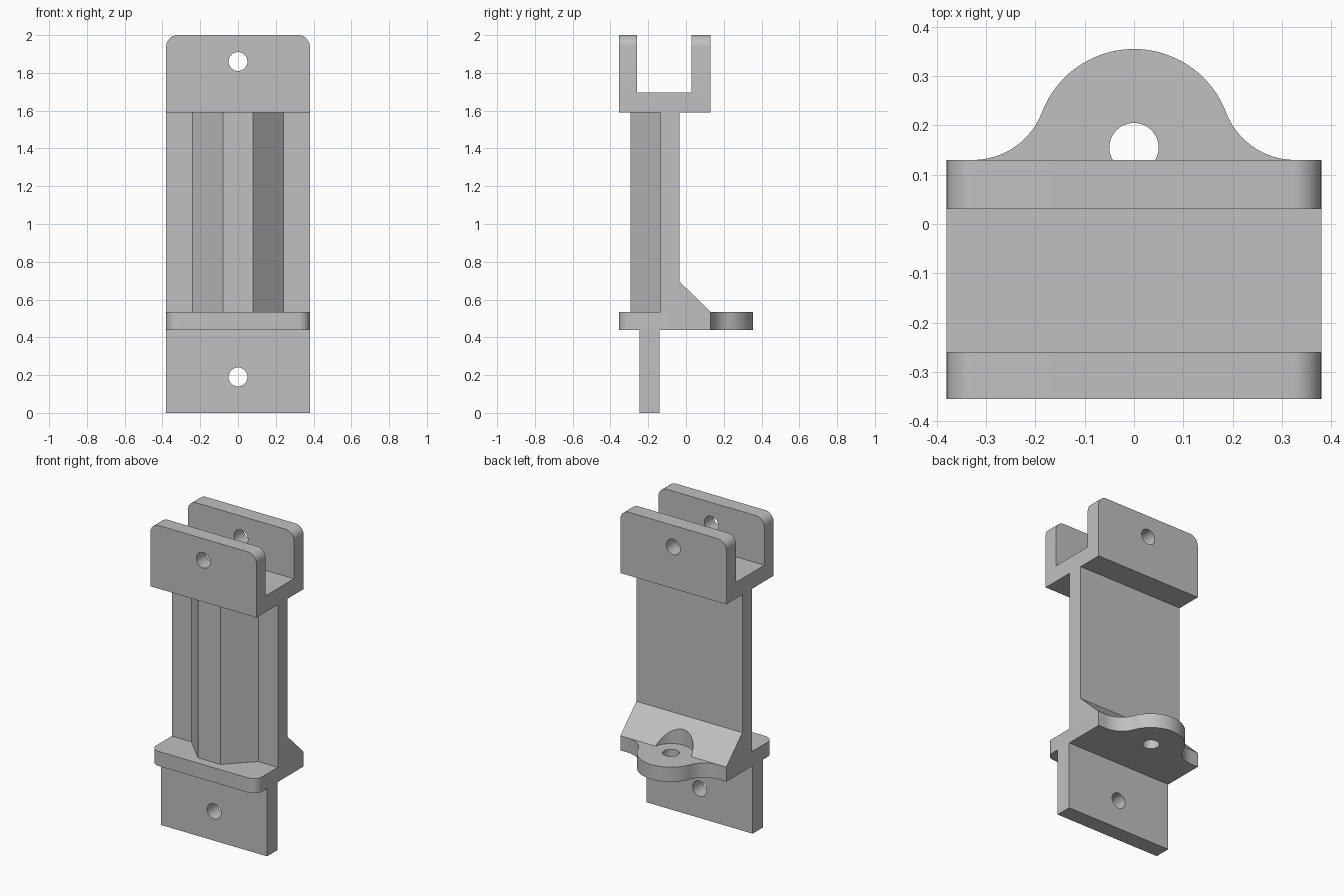
import bpy, bmesh
from math import sin, cos, pi, atan2, sqrt
from mathutils import Vector, Matrix

old = bpy.data.objects.get("Cube")
if old:
    bpy.data.objects.remove(old, do_unlink=True)

grey = bpy.data.materials.new("plain grey")
grey.use_nodes = True
grey.diffuse_color = (0.527, 0.527, 0.527, 1)
grey.node_tree.nodes["Principled BSDF"].inputs["Base Color"].default_value = grey.diffuse_color

HALF = 0.38       # half width of the whole bracket
BACK = 0.13       # back face of the plate and the clevis
ROUND = 0.06      # corner radius
LUG_Y = 0.155     # centre of the lug and its hole


def finish(name, bm):
    bmesh.ops.recalc_face_normals(bm, faces=bm.faces)
    mesh = bpy.data.meshes.new(name)
    bm.to_mesh(mesh)
    bm.free()
    mesh.materials.append(grey)
    ob = bpy.data.objects.new(name, mesh)
    bpy.context.collection.objects.link(ob)
    return ob


def prism(name, pts, axis, lo, hi, rounded=None):
    """Extrude (y, z) points along x, or (x, y) points along z; round chosen edges."""
    place = (lambda p, t: (t, *p)) if axis == "x" else (lambda p, t: (*p, t))
    bm = bmesh.new()
    face = bm.faces.new([bm.verts.new(place(p, lo)) for p in pts])
    new = bmesh.ops.extrude_face_region(bm, geom=[face])["geom"]
    shift = Vector(place((0, 0), hi - lo))
    bmesh.ops.translate(bm, vec=shift, verts=[v for v in new if isinstance(v, bmesh.types.BMVert)])
    if rounded:
        edges = [e for e in bm.edges if rounded(*[v.co for v in e.verts])]
        bmesh.ops.bevel(bm, geom=edges, offset=ROUND, segments=10, profile=0.5, affect="EDGES")
    return finish(name, bm)


def box(name, y0, y1, z0, z1):
    return prism(name, [(y0, z0), (y1, z0), (y1, z1), (y0, z1)], "x", -HALF, HALF)


def activate(ob):
    bpy.ops.object.select_all(action="DESELECT")
    ob.select_set(True)
    bpy.context.view_layer.objects.active = ob


def drill(ob, radius, depth, centre, along_y=False):
    bm = bmesh.new()
    turn = Matrix.Rotation(pi / 2, 4, "X") if along_y else Matrix.Identity(4)
    bmesh.ops.create_cone(bm, cap_ends=True, segments=48, radius1=radius, radius2=radius,
                          depth=depth, matrix=Matrix.Translation(centre) @ turn)
    cutter = finish("cutter", bm)
    cutter.hide_render = True
    activate(ob)
    mod = ob.modifiers.new("hole", "BOOLEAN")
    mod.operation, mod.solver, mod.object = "DIFFERENCE", "EXACT", cutter
    bpy.ops.object.modifier_apply(modifier=mod.name)
    bpy.data.objects.remove(cutter, do_unlink=True)


def arc(cx, cy, r, a0, a1, n):
    return [(cx + r * cos(a0 + (a1 - a0) * i / n), cy + r * sin(a0 + (a1 - a0) * i / n))
            for i in range(n + 1)]


# Clevis: U section with rounded upper corners and a cross hole
clevis = prism("clevis", [(-0.355, 1.59), (BACK, 1.59), (BACK, 2), (0.03, 2), (0.03, 1.695),
                          (-0.26, 1.695), (-0.26, 2), (-0.355, 2)], "x", -HALF, HALF,
               lambda a, b: a.z > 1.99 and b.z > 1.99 and abs(a.x - b.x) < 0.01)
drill(clevis, 0.05, 1, (0, -0.1, 1.86), True)

# Upright web with a tapered rib on its front
web = box("web", -0.135, -0.035, 0.535, 1.59)
rib = prism("rib", [(-0.24, -0.135), (-0.08, -0.295), (0.08, -0.295), (0.24, -0.135)],
            "z", 0.535, 1.59)

# Base plate with a lug blended into its back edge
big, fillet = 0.2, 0.15
fy = BACK + fillet
fx = sqrt((big + fillet) ** 2 - (fy - LUG_Y) ** 2)
tilt = atan2(fy - LUG_Y, fx)
side = arc(fx, fy, fillet, -pi / 2, -pi + tilt, 16)
dome = arc(0, LUG_Y, big, tilt, pi - tilt, 40)[1:-1]
outline = ([(-HALF, -0.355), (HALF, -0.355), (HALF, BACK)] + side + dome
           + [(-x, y) for x, y in reversed(side)] + [(-HALF, BACK)])
plate = prism("base_plate", outline, "z", 0.44, 0.535,
              lambda a, b: a.y < -0.35 and b.y < -0.35 and abs(a.z - b.z) > 0.05)
drill(plate, 0.05, 1, (0, LUG_Y, 0.5))

# Sloped gusset behind the web, relieved around the lug hole
gusset = prism("gusset", [(-0.035, 0.535), (BACK, 0.535), (-0.035, 0.695)], "x", -HALF, HALF)
drill(gusset, 0.13, 1, (0, LUG_Y, 0.6))

# Lower tongue with a cross hole
tongue = box("tongue", -0.245, -0.14, 0, 0.44)
drill(tongue, 0.05, 1, (0, -0.19, 0.19), True)

for ob in (clevis, web, rib, plate, gusset, tongue):
    activate(ob)
    bpy.ops.object.shade_smooth_by_angle(angle=pi / 6)
